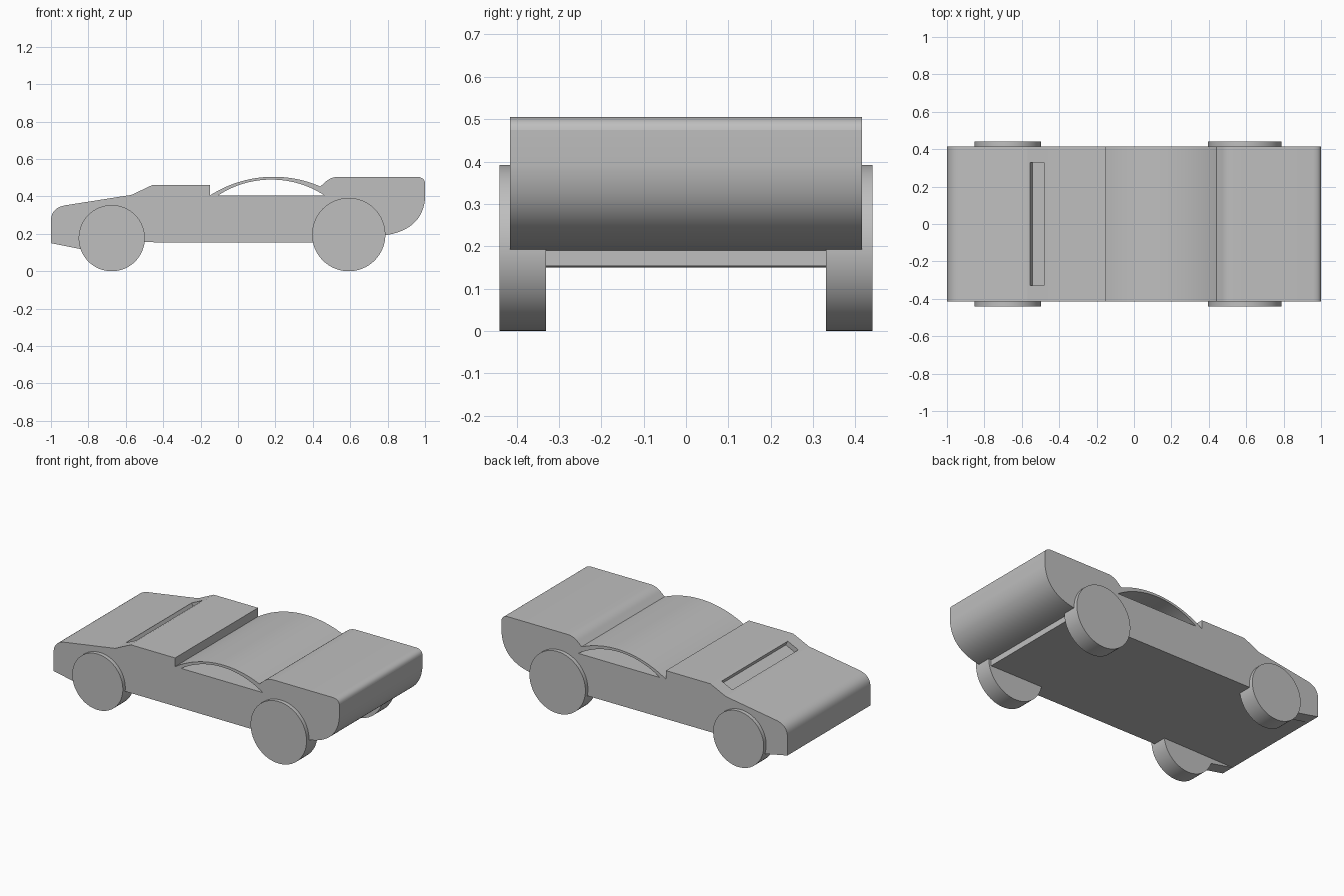
import bpy, bmesh, math
from mathutils import Matrix

cube = bpy.data.objects.get("Cube")
if cube:
    bpy.data.objects.remove(cube, do_unlink=True)

HALF = 0.415      # half width of the body
WELL = 0.33       # inner face of the wheels
TYRE = 0.44       # outer face of the wheels

grey = bpy.data.materials.new("plain grey")
grey.use_nodes = True
grey.diffuse_color = (0.52, 0.52, 0.52, 1)
grey.node_tree.nodes["Principled BSDF"].inputs["Base Color"].default_value = grey.diffuse_color


def prism(name, profile, y0, y1):
    """Extrude a closed x-z profile from y0 to y1."""
    bm = bmesh.new()
    face = bm.faces.new([bm.verts.new((x, y0, z)) for x, z in profile])
    out = bmesh.ops.extrude_face_region(bm, geom=[face])
    moved = [v for v in out["geom"] if isinstance(v, bmesh.types.BMVert)]
    bmesh.ops.translate(bm, verts=moved, vec=(0, y1 - y0, 0))
    bmesh.ops.recalc_face_normals(bm, faces=bm.faces[:])
    mesh = bpy.data.meshes.new(name)
    bm.to_mesh(mesh)
    bm.free()
    mesh.materials.append(grey)
    obj = bpy.data.objects.new(name, mesh)
    bpy.context.collection.objects.link(obj)
    return obj


def activate(obj):
    bpy.ops.object.select_all(action='DESELECT')
    obj.select_set(True)
    bpy.context.view_layer.objects.active = obj


def smooth(obj, degrees=12):
    activate(obj)
    bpy.ops.object.shade_smooth_by_angle(angle=math.radians(degrees))


def cut(obj, cutter):
    mod = obj.modifiers.new("cut", 'BOOLEAN')
    mod.operation, mod.solver, mod.object = 'DIFFERENCE', 'EXACT', cutter
    activate(obj)
    bpy.ops.object.modifier_apply(modifier=mod.name)
    bpy.data.objects.remove(cutter, do_unlink=True)


def bend(a, b, c, n=10):
    """Quadratic curve from a to c pulled towards b."""
    return [tuple((1 - t) ** 2 * p + 2 * t * (1 - t) * q + t * t * r
                  for p, q, r in zip(a, b, c))
            for t in (i / n for i in range(n + 1))]


def arch(cx, top, radius, x0, x1, n=28):
    """Circular arch with its crown at (cx, top)."""
    xs = [x0 + (x1 - x0) * i / n for i in range(n + 1)]
    return [(x, top - radius + math.sqrt(radius ** 2 - (x - cx) ** 2)) for x in xs]


# Body: one side profile carried across the full width
profile = [(-1, 0.15)]
profile += bend((-1, 0.27), (-1, 0.34), (-0.92, 0.353), 14)
profile += [(-0.57, 0.408), (-0.46, 0.46), (-0.15, 0.46)]
profile += arch(0.19, 0.505, 0.628, -0.15, 0.44)
profile += bend((0.465, 0.475), (0.495, 0.505), (0.54, 0.505), 8)
profile += bend((0.955, 0.505), (0.995, 0.503), (1, 0.474), 12)
profile += bend((1, 0.39), (0.985, 0.215), (0.77, 0.19), 24)
profile += [(0.77, 0.153), (-0.5, 0.155)]
body = prism("body", profile, -HALF, HALF)

# Window opening under the roof arch
cut(body, prism("window_cutter", arch(0.178, 0.49, 0.52, -0.107, 0.463), -0.5, 0.5))

# Shallow slot sunk square to the sloping cowl
slope = math.atan2(0.052, 0.11)
length, depth = 0.082, 0.03
slot = prism("slot_cutter", [(0, -depth), (length, -depth), (length, 0.05), (0, 0.05)],
             -0.33, 0.33)
slot.data.transform(Matrix.Translation((-0.555, 0, 0.415)) @ Matrix.Rotation(-slope, 4, 'Y'))
cut(body, slot)
smooth(body)

# Sloping nose skirts and wheels, on both sides
for side, s in (("left", 1), ("right", -1)):
    tag = "back" if s > 0 else "front"
    prism(f"nose_skirt_{tag}_side", [(-1, 0.15), (-0.75, 0.1), (-0.75, 0.1525)],
          s * WELL, s * HALF)
    for part, cx, r in (("nose_wheel", -0.675, 0.177), ("tail_wheel", 0.592, 0.196)):
        rim = [(cx + r * math.cos(a), r + r * math.sin(a))
               for a in (math.tau * i / 64 for i in range(64))]
        smooth(prism(f"{part}_{tag}_side", rim, s * WELL, s * TYRE))
